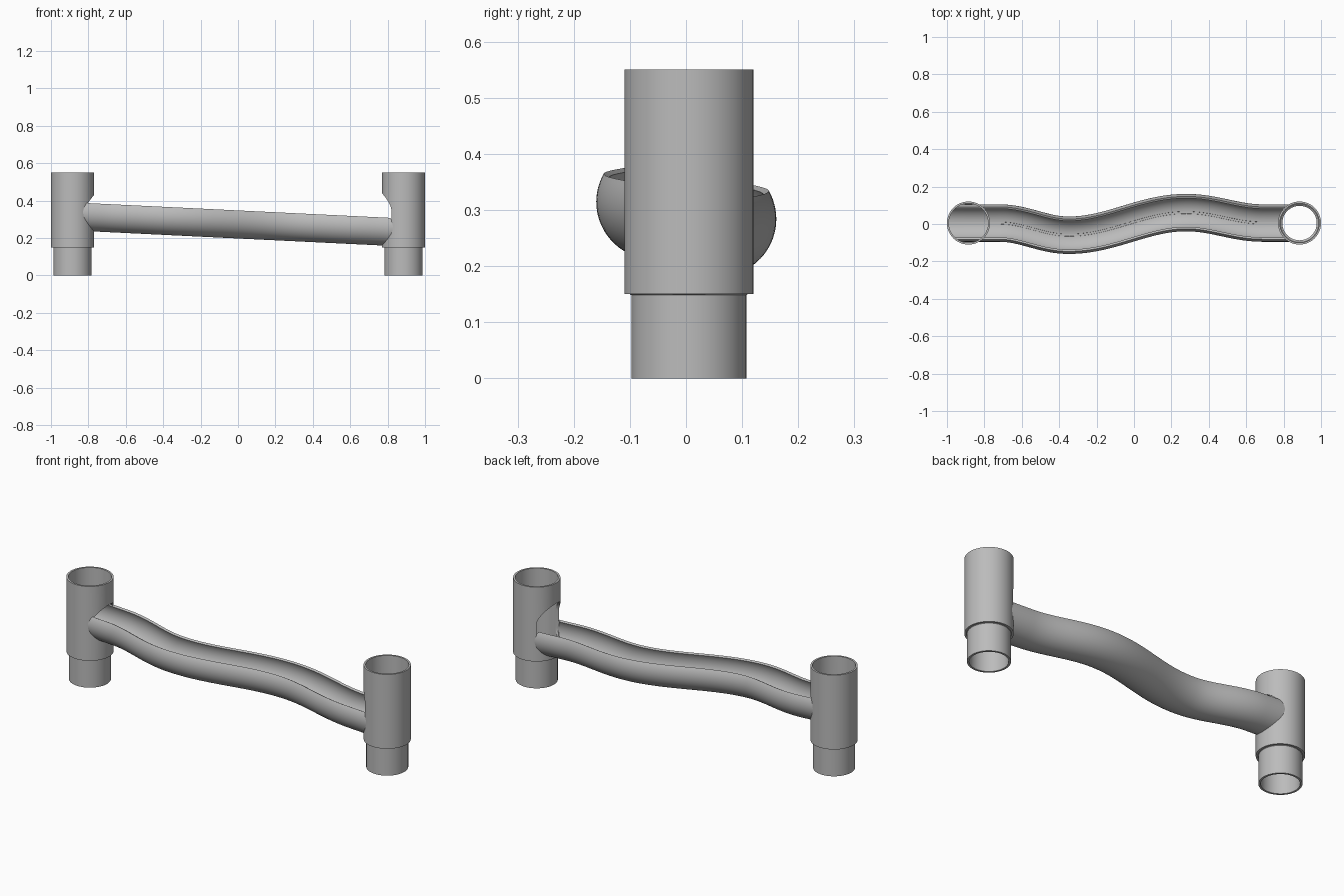
import bpy, bmesh, math

old = bpy.data.objects.get("Cube")
if old:
    bpy.data.objects.remove(old, do_unlink=True)

grey = bpy.data.materials.new("plain_grey")
grey.use_nodes = True
grey.diffuse_color = (0.5, 0.5, 0.5, 1)
grey.node_tree.nodes["Principled BSDF"].inputs["Base Color"].default_value = grey.diffuse_color

TUBE_X, TUBE_Y, TUBE_R = 0.885, 0.005, 0.115
TROUGH_R, TROUGH_IN = 0.1, 0.088


def make_object(name, bm):
    bmesh.ops.recalc_face_normals(bm, faces=bm.faces)
    mesh = bpy.data.meshes.new(name)
    bm.to_mesh(mesh)
    bm.free()
    obj = bpy.data.objects.new(name, mesh)
    bpy.context.collection.objects.link(obj)
    mesh.materials.append(grey)
    return obj


def select_only(obj):
    bpy.ops.object.select_all(action="DESELECT")
    obj.select_set(True)
    bpy.context.view_layer.objects.active = obj


def smooth(obj):
    select_only(obj)
    bpy.ops.object.shade_smooth_by_angle(angle=math.radians(30))


def bridge_rings(bm, rings, close_rings):
    n = len(rings[0])
    pairs = list(zip(rings, rings[1:]))
    if close_rings:
        pairs.append((rings[-1], rings[0]))
    for a, b in pairs:
        for i in range(n):
            j = (i + 1) % n
            bm.faces.new((a[i], a[j], b[j], b[i]))


def centre_z(x):
    return 0.2975 - 0.0487 * x


# Sideways swing of the trough, eased between its bends
BENDS = [(-0.72, TUBE_Y), (-0.35, -0.06), (0.28, 0.061), (0.69, TUBE_Y)]


def centre_y(x):
    for (x0, y0), (x1, y1) in zip(BENDS, BENDS[1:]):
        if x0 <= x <= x1:
            t = (1 - math.cos(math.pi * (x - x0) / (x1 - x0))) / 2
            return y0 + (y1 - y0) * t
    return TUBE_Y


# Stepped hollow socket tube with a ball opening on its inner side
def make_tube(name, side, hole_height):
    profile = [(0.1025, 0), (0.1025, 0.15), (TUBE_R, 0.15), (TUBE_R, 0.55),
               (0.105, 0.55), (0.105, 0.15), (0.092, 0.14), (0.092, 0)]
    bm = bmesh.new()
    rings = []
    for r, z in profile:
        rings.append([bm.verts.new((side * TUBE_X + r * math.cos(a), TUBE_Y + r * math.sin(a), z))
                      for a in (math.tau * i / 96 for i in range(96))])
    bridge_rings(bm, rings, True)
    tube = make_object(name, bm)

    # Opening outline: an upright slot with round ends
    bm = bmesh.new()
    z0 = centre_z(side * 0.77)
    r = 0.095
    rings = []
    for x in (TUBE_X, TUBE_X - 0.2):
        ring = []
        for i in range(64):
            a = math.tau * (i + 0.5) / 64
            lift = hole_height if math.sin(a) > 0 else 0
            ring.append(bm.verts.new((side * x, TUBE_Y + r * math.cos(a), z0 + lift + r * math.sin(a))))
        rings.append(ring)
    bridge_rings(bm, rings, False)
    for ring in rings:
        bm.faces.new(ring)
    cutter = make_object("opening_cutter", bm)
    cutter.hide_render = True

    mod = tube.modifiers.new("opening", "BOOLEAN")
    mod.operation = "DIFFERENCE"
    mod.solver = "EXACT"
    mod.object = cutter
    select_only(tube)
    bpy.ops.object.modifier_apply(modifier=mod.name)
    bpy.data.objects.remove(cutter, do_unlink=True)
    smooth(tube)


# Open C-shaped trough, ends fitted to the round tubes
def make_trough():
    rim = math.radians(120)
    spans = 49
    section = [(TROUGH_R, -rim + 2 * rim * i / spans) for i in range(spans + 1)]
    # Inner wall with a fine groove along the bottom
    half = [(TROUGH_IN, rim + (0.07 - rim) * i / 23) for i in range(24)]
    section += half + [(0.092, 0.06), (0.092, -0.06)]
    section += [(r, -a) for r, a in reversed(half)]

    bm = bmesh.new()
    rings = []
    steps = 90
    start, end = -0.9, 0.76
    xs = [None] + [start + (end - start) * i / steps for i in range(steps + 1)] + [None]
    for k, x in enumerate(xs):
        ring = []
        for r, a in section:
            side, up = r * math.sin(a), -r * math.cos(a)
            if x is None:
                y = TUBE_Y + side
                reach = math.sqrt(0.112 ** 2 - side ** 2)
                px = (-TUBE_X if k == 0 else TUBE_X) - reach
            else:
                slope = (centre_y(x + 0.002) - centre_y(x - 0.002)) / 0.004
                length = math.hypot(1, slope)
                px = x - side * slope / length
                y = centre_y(x) + side / length
            ring.append(bm.verts.new((px, y, centre_z(px) + up)))
        rings.append(ring)
    bridge_rings(bm, rings, False)
    # End strips between the outer and inner walls
    last = len(section) - 1
    for ring in (rings[0], rings[-1]):
        for i in range(spans):
            bm.faces.new((ring[i], ring[i + 1], ring[last - i - 1], ring[last - i]))
    smooth(make_object("curved_trough", bm))


make_tube("upper_end_tube", -1, 0.0)
make_tube("lower_end_tube", 1, 0.085)
make_trough()
